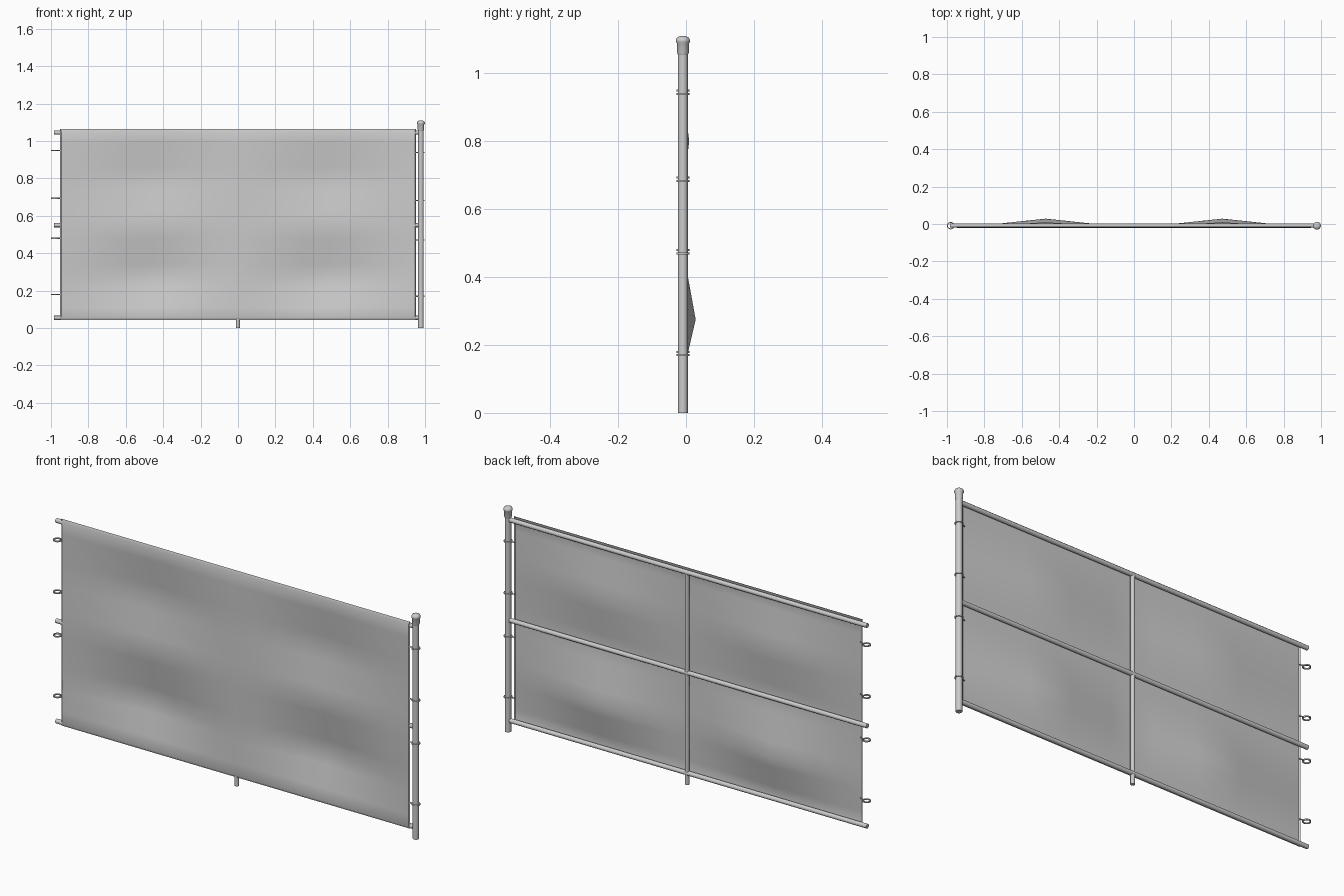
import bpy, bmesh, math
from mathutils import Vector

if "Cube" in bpy.data.objects:
    bpy.data.objects.remove(bpy.data.objects["Cube"])

Y = -0.009          # common centre plane of the tubes
POST_X = 0.978
RAILS = (1.045, 0.55, 0.055)


def finish(bm, name):
    bmesh.ops.recalc_face_normals(bm, faces=bm.faces)
    me = bpy.data.meshes.new(name)
    bm.to_mesh(me)
    bm.free()
    ob = bpy.data.objects.new(name, me)
    bpy.context.collection.objects.link(ob)
    bpy.ops.object.select_all(action='DESELECT')
    ob.select_set(True)
    bpy.context.view_layer.objects.active = ob
    bpy.ops.object.shade_smooth_by_angle(angle=math.radians(35))
    return ob


def tube(name, a, b, r, sides=16):
    a, b = Vector(a), Vector(b)
    bm = bmesh.new()
    bmesh.ops.create_cone(bm, cap_ends=True, segments=sides, radius1=r,
                          radius2=r, depth=(b - a).length)
    bmesh.ops.rotate(bm, verts=bm.verts,
                     matrix=(b - a).to_track_quat('Z', 'Y').to_matrix())
    bmesh.ops.translate(bm, verts=bm.verts, vec=(a + b) / 2)
    return finish(bm, name)


def lathe(name, profile, x, y, z=0, closed=False, sides=24):
    bm = bmesh.new()
    vs = [bm.verts.new((x + r, y, z + h)) for r, h in profile]
    pairs = list(zip(vs, vs[1:])) + ([(vs[-1], vs[0])] if closed else [])
    es = [bm.edges.new(p) for p in pairs]
    bmesh.ops.spin(bm, geom=vs + es, cent=(x, y, 0), axis=(0, 0, 1),
                   angle=math.tau, steps=sides)
    bmesh.ops.remove_doubles(bm, verts=bm.verts, dist=1e-5)
    return finish(bm, name)


# End post with its domed cap
lathe("end_post", [(0, 0), (0.0147, 0), (0.0147, 1.07), (0, 1.07)], POST_X, Y)
lathe("post_cap", [(0.0147, 1.055), (0.0175, 1.062), (0.0175, 1.088),
                   (0.021, 1.093), (0.021, 1.099), (0.017, 1.106),
                   (0.009, 1.110), (0, 1.111)], POST_X, Y)

# Centre upright and horizontal rails
tube("centre_post", (0, Y, 0), (0, Y, 1.045), 0.0105)
for z in RAILS:
    tube("rail", (-0.985, Y, z), (0.966, Y, z), 0.011)

# Clamp rings: the right set grips the post, the left set awaits the next post
RING = [(0.0145, -0.003), (0.0195, -0.003), (0.0195, 0.003), (0.0145, 0.003)]
for side, heights in ((-1, (0.95, 0.694, 0.48, 0.18)),
                      (1, (0.939, 0.683, 0.47, 0.17))):
    for z in heights:
        x = -0.98 if side < 0 else POST_X
        lathe("clamp_ring", RING, x, Y, z, closed=True)
        tube("clamp_tail", (x - side * 0.016, Y, z), (side * 0.942, Y - 0.005, z),
             0.003, 8)

# Windblown sheet: four pockets pushed backwards, edges hemmed round the rails
N = 8
W = 0.945
xs = [-W + 2 * W * i / (2 * N) for i in range(2 * N + 1)]
SPANS = ((0.06, 0.275, 0.55, 0.050), (0.55, 0.80, 1.052, 0.031))
zs = [lo + (mid - lo) * k / 4 for lo, mid, hi, d in SPANS for k in range(4)]
zs = []
for lo, mid, hi, d in SPANS:
    zs += [lo + (mid - lo) * k / 4 for k in range(4)]
    zs += [mid + (hi - mid) * k / 4 for k in range(4)]
zs.append(1.052)


def sheet_y(x, z):
    lo, mid, hi, d = SPANS[0] if z < 0.55 else SPANS[1]
    v = (z - lo) / (mid - lo) if z < mid else (hi - z) / (hi - mid)
    u = 1 - abs(abs(x) - W / 2) / (W / 2)
    return -0.0215 + d * max(0, u) * max(0, v)


bm = bmesh.new()
grid = [[bm.verts.new((x, sheet_y(x, z), z)) for x in xs] for z in zs]
for r0, r1 in zip(grid, grid[1:]):
    for i in range(2 * N):
        bm.faces.new((r0[i], r0[i + 1], r1[i + 1], r1[i]))
border = [e for e in bm.edges if e.is_boundary]
new = bmesh.ops.extrude_edge_only(bm, edges=border)["geom"]
for v in [g for g in new if isinstance(g, bmesh.types.BMVert)]:
    ox, oz = v.co.x, v.co.z
    if abs(abs(ox) - W) < 1e-4:
        v.co.x += math.copysign(0.006, ox)
    if oz > 1.05:
        v.co.z += 0.013
    if oz < 0.061:
        v.co.z -= 0.016
    v.co.y += 0.005
finish(bm, "fabric_sheet")
